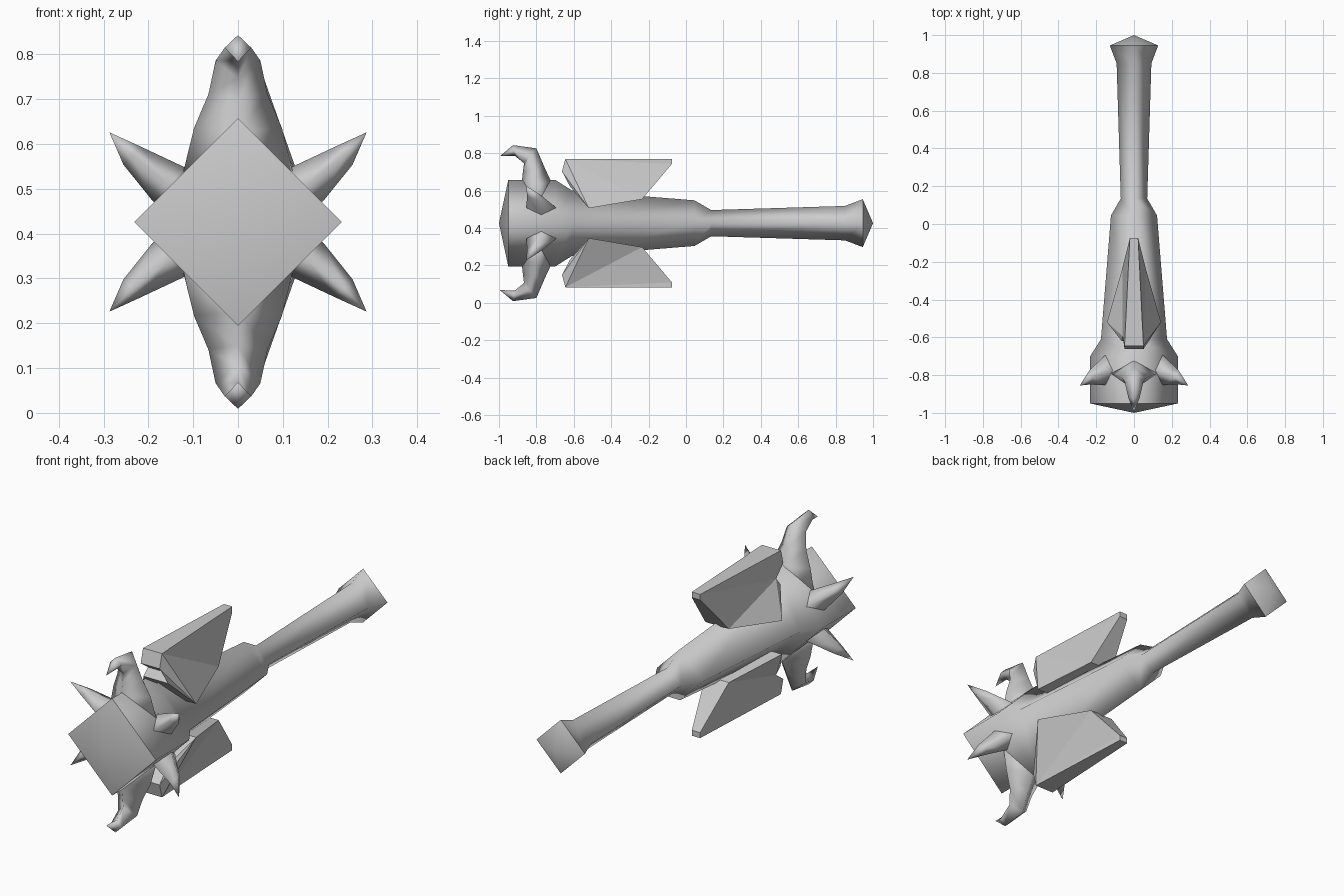
import bpy, bmesh
from mathutils import Vector

if "Cube" in bpy.data.objects:
    bpy.data.objects.remove(bpy.data.objects["Cube"], do_unlink=True)

AXIS_Z = 0.426  # height of the long axis

grey = bpy.data.materials.new("plain grey")
grey.use_nodes = True
grey.diffuse_color = (0.6, 0.6, 0.6, 1)
bsdf = next(n for n in grey.node_tree.nodes if n.type == 'BSDF_PRINCIPLED')
bsdf.inputs["Base Color"].default_value = (0.6, 0.6, 0.6, 1)


def finish(name, bm, smooth, flip=(1, 1)):
    """Mirror about the long axis in x and z, then make the object."""
    for v in bm.verts:
        v.co = (v.co.x * flip[0], v.co.y, AXIS_Z + v.co.z * flip[1])
    bmesh.ops.recalc_face_normals(bm, faces=bm.faces)
    for f in bm.faces:
        f.smooth = smooth
    mesh = bpy.data.meshes.new(name)
    bm.to_mesh(mesh)
    bm.free()
    mesh.materials.append(grey)
    obj = bpy.data.objects.new(name, mesh)
    bpy.context.collection.objects.link(obj)


def loft(name, rings, start=None, end=None, flip=(1, 1), sharp_ends=False):
    """Skin four-cornered rings; close each end with a point or a face."""
    bm = bmesh.new()
    loops = [[bm.verts.new(p) for p in ring] for ring in rings]
    for a, b in zip(loops, loops[1:]):
        for i in range(4):
            j = (i + 1) % 4
            bm.faces.new((a[i], a[j], b[j], b[i]))
    for loop, tip in ((loops[0], start), (loops[-1], end)):
        if tip is None:
            bm.faces.new(loop)
            continue
        apex = bm.verts.new(tip)
        for i in range(4):
            bm.faces.new((loop[i], loop[(i + 1) % 4], apex))
        if sharp_ends:
            for i in range(4):
                bm.edges.get((loop[i], loop[(i + 1) % 4])).smooth = False
    finish(name, bm, True, flip)


# Head, shaft, grip and pommel: one diamond-section body
profile = [(-0.95, 0.232), (-0.70, 0.232), (-0.61, 0.175), (0.045, 0.122),
           (0.135, 0.07), (0.85, 0.092), (0.945, 0.128)]
loft("club_body",
     [[(r, y, 0), (0, y, r), (-r, y, 0), (0, y, -r)] for y, r in profile],
     start=(0, -1, 0), end=(0, 1, 0), sharp_ends=True)

# Curved horns: front point, back point (y, height) and half width per ring
horn = [((-0.89, 0.10), (-0.69, 0.10), 0.125),
        ((-0.88, 0.20), (-0.72, 0.22), 0.098),
        ((-0.872, 0.275), (-0.755, 0.295), 0.066),
        ((-0.866, 0.32), (-0.80, 0.40), 0.05),
        ((-0.915, 0.36), (-0.925, 0.417), 0.03)]
horn_rings = []
for (fy, fz), (by, bz), w in horn:
    my, mz = (fy + by) / 2, (fz + bz) / 2
    horn_rings.append([(0, fy, fz), (w, my, mz), (0, by, bz), (-w, my, mz)])
for label, s in (("top", 1), ("bottom", -1)):
    loft("horn_" + label, horn_rings, end=(0, -0.995, 0.358), flip=(1, s))

# Straight spikes: centre, half length along y, half width across
spike = [((0.10, -0.765, 0.04), 0.085, 0.055),
         ((0.155, -0.775, 0.085), 0.078, 0.052),
         ((0.236, -0.812, 0.148), 0.038, 0.028)]
across = Vector((1, 0, -1)).normalized()
along = Vector((0, 1, 0))
spike_rings = []
for c, ly, w in spike:
    c = Vector(c)
    spike_rings.append([c + along * ly, c + across * w,
                        c - along * ly, c - across * w])
for vert, sz in (("upper", 1), ("lower", -1)):
    for side, sx in (("left", 1), ("right", -1)):
        loft(f"spike_{vert}_{side}", spike_rings,
             end=(0.287, -0.855, 0.2), flip=(sx, sz))

# Fins: side outline (y, height) with the half width at each corner
fin = [(-0.645, 0.343, 0.05), (-0.663, 0.277, 0.05), (-0.594, 0.23, 0.06),
       (-0.62, 0.195, 0.065), (-0.52, 0.08, 0.143), (-0.235, 0.128, 0.062),
       (-0.075, 0.317, 0.022), (-0.075, 0.343, 0.022)]
for label, s in (("top", 1), ("bottom", -1)):
    bm = bmesh.new()
    sides = [[bm.verts.new((w * sx, y, z)) for y, z, w in fin]
             for sx in (1, -1)]
    n = len(fin)
    for i in range(n):
        j = (i + 1) % n
        bm.faces.new((sides[0][i], sides[0][j], sides[1][j], sides[1][i]))
    flanks = [bm.faces.new(loop) for loop in sides]
    bmesh.ops.triangulate(bm, faces=flanks)
    finish("fin_" + label, bm, False, (1, s))
